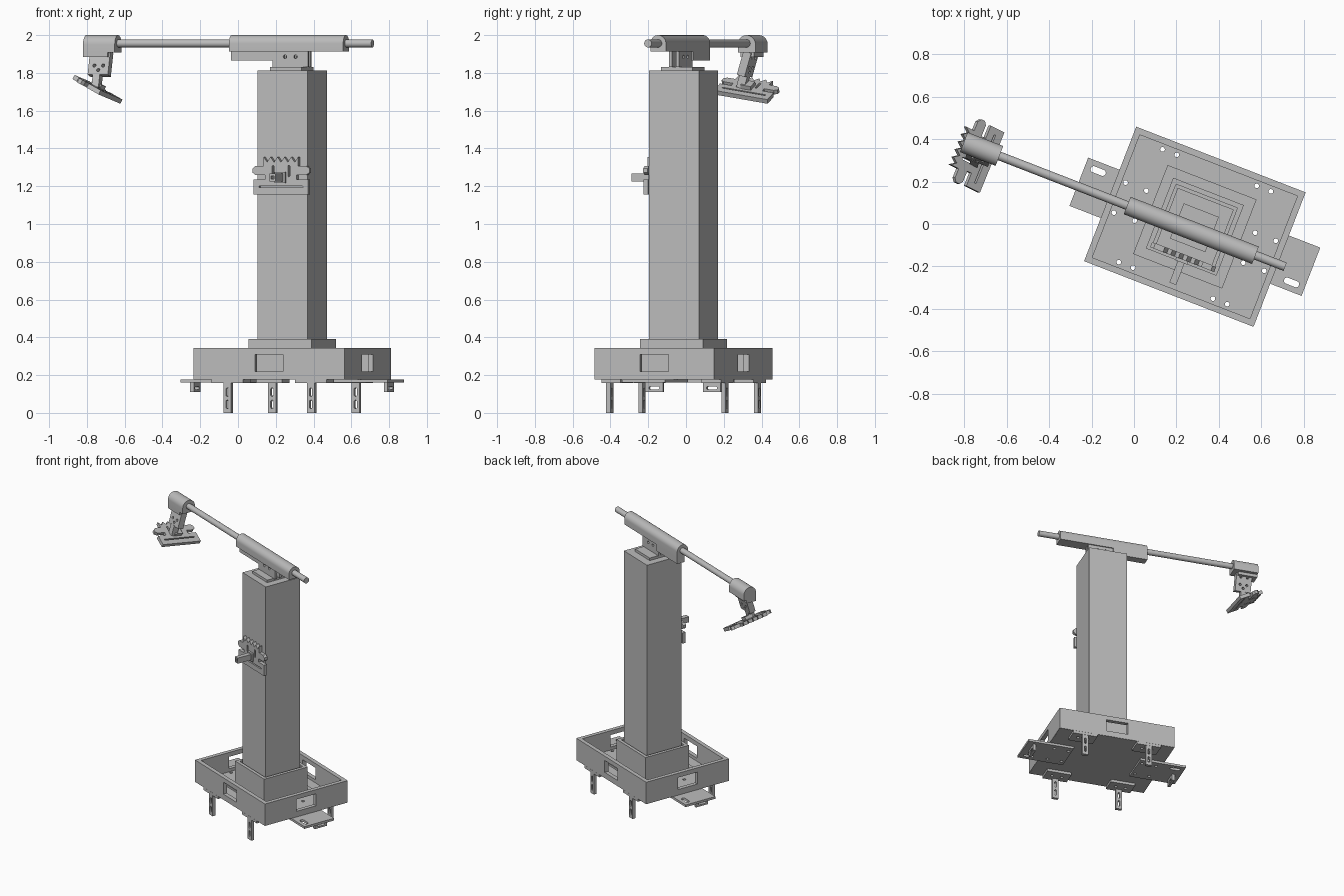
import bpy, bmesh, math
from mathutils import Matrix, Vector

if "Cube" in bpy.data.objects:
    bpy.data.objects.remove(bpy.data.objects["Cube"])

grey = bpy.data.materials.new("plain grey")
grey.use_nodes = True
grey.diffuse_color = (0.5, 0.5, 0.5, 1)
grey.node_tree.nodes["Principled BSDF"].inputs["Base Color"].default_value = (0.5, 0.5, 0.5, 1)

# The whole machine is turned about the vertical axis
TURN = Matrix.Translation((0.287, -0.013, 0)) @ Matrix.Rotation(math.radians(-21.2), 4, "Z")
X, Y, Z = Vector((1, 0, 0)), Vector((0, 1, 0)), Vector((0, 0, 1))


def frame(origin, u, v):
    """Matrix whose local x, y, z run along u, v and u cross v."""
    u = Vector(u).normalized()
    n = u.cross(Vector(v)).normalized()
    m = Matrix((u, n.cross(u), n)).transposed().to_4x4()
    m.translation = origin
    return m


def rect(cx, cy, w, h):
    return [(cx + sx * w / 2, cy + sy * h / 2) for sx, sy in ((-1, -1), (1, -1), (1, 1), (-1, 1))]


def circle(cx, cy, r, n=16):
    return [(cx + r * math.cos(math.tau * i / n), cy + r * math.sin(math.tau * i / n)) for i in range(n)]


def slot(cx, cy, w, h):
    """Rectangle with round ends on its longer axis."""
    r = min(w, h) / 2
    dx, dy = w / 2 - r, h / 2 - r
    return [(x + math.copysign(dx, x - cx), y + math.copysign(dy, y - cy))
            for x, y in ((cx + r * math.cos(a), cy + r * math.sin(a))
                         for a in (math.tau * (i + 0.5) / 16 for i in range(16)))]


def arch(r, top, bottom):
    """Round-topped section, with its top and bottom heights."""
    arc = [(r * math.cos(math.pi * i / 16), top - r + r * math.sin(math.pi * i / 16)) for i in range(17)]
    return arc + [(-r, bottom), (r, bottom)]


def plate(name, outline, depth, matrix, holes=()):
    """Outline with holes, extruded from 0 to depth along the matrix z axis."""
    cu = bpy.data.curves.new(name, "CURVE")
    cu.dimensions, cu.fill_mode, cu.extrude = "2D", "BOTH", depth / 2
    for ring in [outline, *holes]:
        sp = cu.splines.new("POLY")
        sp.points.add(len(ring) - 1)
        for p, (x, y) in zip(sp.points, ring):
            p.co = (x, y, 0, 1)
        sp.use_cyclic_u = True
    tmp = bpy.data.objects.new(name + " curve", cu)
    bpy.context.collection.objects.link(tmp)
    me = bpy.data.meshes.new_from_object(tmp.evaluated_get(bpy.context.evaluated_depsgraph_get()))
    bpy.data.objects.remove(tmp)
    bm = bmesh.new()
    bm.from_mesh(me)
    bmesh.ops.remove_doubles(bm, verts=bm.verts, dist=1e-5)
    bmesh.ops.translate(bm, verts=bm.verts, vec=(0, 0, depth / 2))
    bmesh.ops.recalc_face_normals(bm, faces=bm.faces)
    for f in bm.faces:
        f.smooth = True
        f.material_index = 0
    bm.to_mesh(me)
    bm.free()
    me.set_sharp_from_angle(angle=math.radians(30))
    me.materials.clear()
    me.materials.append(grey)
    ob = bpy.data.objects.new(name, me)
    bpy.context.collection.objects.link(ob)
    ob.matrix_world = matrix
    return ob


def flat(name, outline, z0, z1, holes=()):
    return plate(name, outline, z1 - z0, TURN @ Matrix.Translation((0, 0, z0)), holes)


def along_x(name, section, x0, x1, y=0):
    return plate(name, section, x1 - x0, TURN @ frame((x0, y, 0), Y, Z))


# Tray: floor with bolt holes, four walls with windows
L, W, WALL = 0.857, 0.68, 0.03
bolts = [circle(sx * x, sy * y, 0.011) for sx in (-1, 1) for sy in (-1, 1)
         for x, y in ((0.274, 0.285), (0.202, 0.285), (0.38, 0.076), (0.275, 0.076))]
flat("tray_floor", rect(0, 0, L - 0.01, W - 0.01), 0.177, 0.197, bolts)
window = [rect(0, 0.265, 0.16, 0.09)]
for side, s in (("front", -1), ("back", 1)):
    y = -W / 2 + WALL if s < 0 else W / 2
    plate(side + "_wall", rect(0, 0.26, L, 0.165), WALL, TURN @ frame((0, y, 0), X, Z), window)
for side, s in (("right", -1), ("left", 1)):
    x = -L / 2 if s < 0 else L / 2 - WALL
    plate(side + "_wall", rect(0, 0.26, W - 2 * WALL, 0.165), WALL, TURN @ frame((x, 0, 0), Y, Z), window)

# Slotted legs with pads under the tray
for sx in (-1, 1):
    for sy in (-1, 1):
        tag = ("left" if sx > 0 else "right") + ("_back" if sy > 0 else "_front")
        m = TURN @ frame((sx * 0.237, sy * 0.327 + 0.0115, 0), X, Z)
        plate("leg_" + tag, rect(0, 0.08, 0.044, 0.16), 0.023, m,
              [slot(0, 0.045, 0.016, 0.045), slot(0, 0.11, 0.016, 0.045)])
        holes = [circle(sx * x, sy * 0.285, 0.011) for x in (0.202, 0.274)]
        flat("leg_pad_" + tag, rect(sx * 0.237, sy * 0.285, 0.18, 0.11), 0.157, 0.177, holes)

# Side plates with a hanging slotted tab, the same after a half turn
for tag, s in (("left", 1), ("right", -1)):
    holes = [slot(s * 0.52, -s * 0.08, 0.075, 0.03)]
    holes += [circle(s * x, sy * 0.076, 0.011) for x in (0.275, 0.38) for sy in (-1, 1)]
    flat("side_plate_" + tag, rect(s * 0.418, 0, 0.338, 0.244), 0.16, 0.177, holes)
    m = TURN @ frame((s * 0.533 - 0.01, s * 0.043, 0), Y, Z)
    plate("side_tab_" + tag, rect(0, 0.136, 0.1, 0.05), 0.02, m, [slot(0, 0.132, 0.06, 0.018)])

# Column in its collar and flange
flat("collar_flange", rect(0, 0, 0.45, 0.45), 0.197, 0.21)
flat("collar", rect(0, 0, 0.357, 0.357), 0.2, 0.39, [rect(0, 0, 0.31, 0.31)])
flat("column", rect(0, 0, 0.283, 0.283), 0.2, 1.813)
flat("column_cap", rect(0, -0.005, 0.178, 0.178), 1.81, 1.832)

# Bracket, sleeve and sliding rod
ROD_Y, ROD_Z = -0.022, 1.956
for tag, y in (("front", ROD_Y - 0.004), ("back", ROD_Y + 0.036)):
    plate("bracket_" + tag, rect(0.005, 1.875, 0.2, 0.09), 0.016, TURN @ frame((0, y, 0), X, Z),
          [circle(x, 1.885, 0.01) for x in (-0.025, 0.035)])
along_x("sleeve", arch(0.044, 2.0, 1.914), -0.334, 0.315, ROD_Y)
along_x("sleeve_keel", rect(0.014, 1.892, 0.06, 0.052), -0.334, -0.08, ROD_Y)
along_x("rod", circle(0, ROD_Z, 0.021, 24), -1.1, 0.465, ROD_Y)

# Head housing and drooping arm
along_x("head_housing", arch(0.05, 2.0, 1.908), -1.16, -0.98, ROD_Y)
along_x("head_skirt", rect(-0.012, 1.9, 0.076, 0.03), -1.16, -1.02, ROD_Y)
axis = TURN.to_3x3() @ X


def arm(name, low, high, width, depth, holes=()):
    low, high = Vector(low), Vector(high)
    m = frame(low, axis, high - low) @ Matrix.Translation((0, 0, -depth / 2))
    size = (high - low).length
    plate(name, rect(0, size / 2, width, size), depth, m, holes)


arm("arm_upper", (-0.735, 0.31, 1.785), (-0.72, 0.345, 1.91), 0.115, 0.045,
    [circle(x, y, 0.009) for x, y in ((-0.025, 0.05), (0.025, 0.05), (0, 0.025), (-0.025, 0.105), (0.025, 0.105))])
arm("arm_lower", (-0.75, 0.293, 1.72), (-0.735, 0.31, 1.79), 0.04, 0.045)

# Toothed holders: a bar, two side ears and a zigzag top edge
half = [(0.155, 0), (0.155, 0.08), (0.09, 0.08), (0.09, 0.105), (0.145, 0.105),
        (0.162, 0.118), (0.162, 0.138), (0.145, 0.152), (0.098, 0.152)]
teeth = [(0.098 - 0.0196 * i, 0.2 if i % 2 == 0 else 0.172) for i in range(11)]
holder = half + teeth + [(-x, y) for x, y in reversed(half)]
cuts = [slot(0, 0.042, 0.25, 0.009)] + [slot(s * 0.045, 0.125, 0.012, 0.06) for s in (-1, 1)]

plate("column_holder", holder, 0.025, TURN @ frame((0, -0.141, 1.155), X, Z), cuts)
plate("column_holder_stem", rect(0, 1.246, 0.034, 0.042), 0.125,
      TURN @ frame((0, -0.163, 0), X, Z), [rect(0, 1.246, 0.016, 0.018)])
plate("column_holder_boss", rect(0, 1.246, 0.06, 0.06), 0.02, TURN @ frame((0, -0.16, 0), X, Z))

tilt = frame((-0.676, 0.29, 1.67), (0.117, 0.287, -0.05), (-0.16, 0.06, 0.09))
plate("head_holder", holder, 0.025, tilt @ Matrix.Translation((0, 0, -0.01)), cuts)
plate("head_holder_boss", rect(0, 0.095, 0.06, 0.06), 0.025, tilt @ Matrix.Translation((0, 0, 0.012)))
